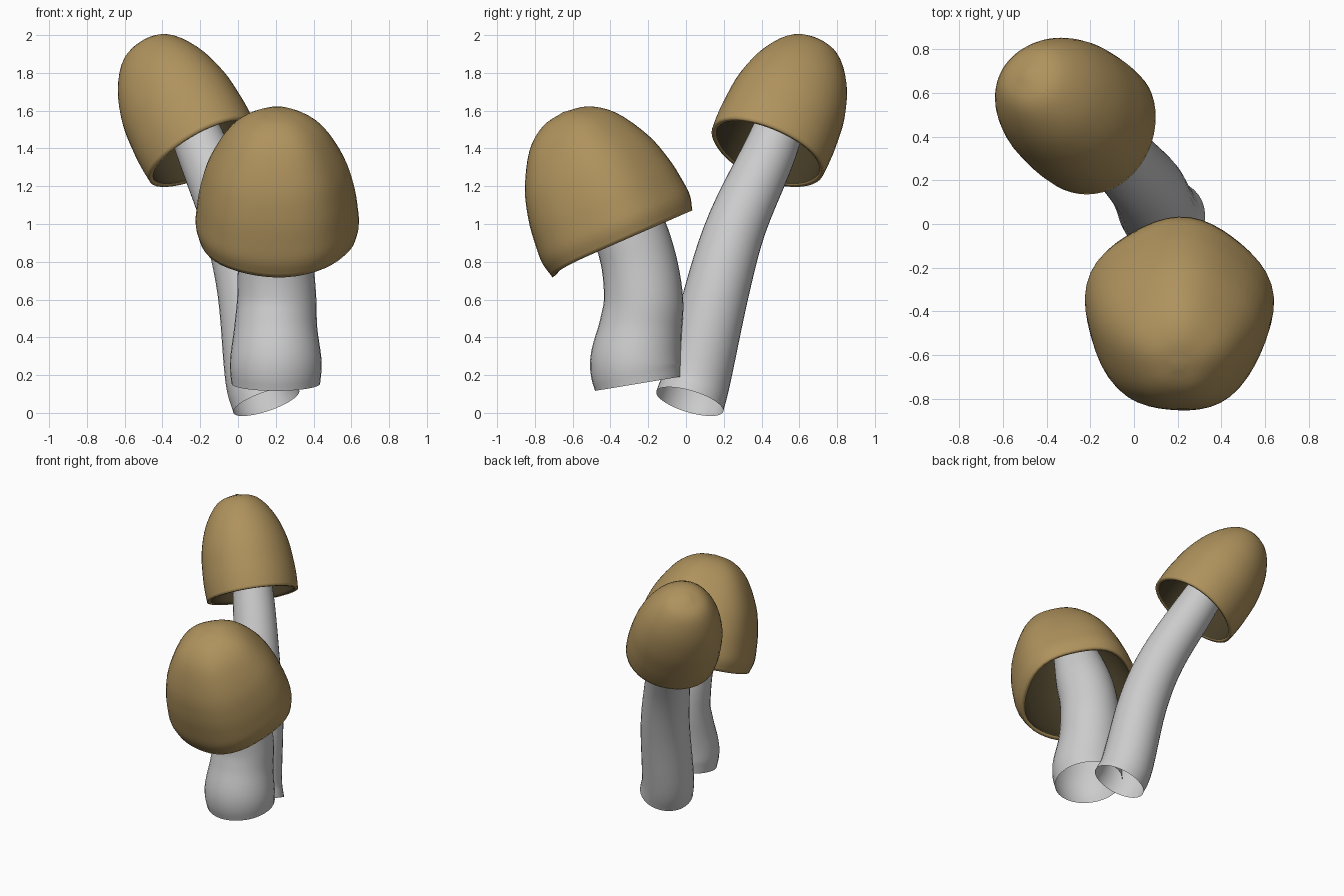
import bpy, bmesh, math
from mathutils import Vector

if "Cube" in bpy.data.objects:
    bpy.data.objects.remove(bpy.data.objects["Cube"])


def smooth_points(pts, steps):
    """Catmull-Rom samples through points of any dimension."""
    pts = [Vector(p) for p in pts]
    ext = [2 * pts[0] - pts[1]] + pts + [2 * pts[-1] - pts[-2]]
    out = []
    for i in range(1, len(ext) - 2):
        a, b, c, d = ext[i - 1:i + 3]
        for k in range(steps):
            t = k / steps
            out.append(0.5 * (2 * b + (c - a) * t + (2 * a - 5 * b + 4 * c - d) * t * t
                              + (3 * b - 3 * c + d - a) * t ** 3))
    return out + [pts[-1]]


def finish(bm, name, materials=()):
    bmesh.ops.recalc_face_normals(bm, faces=bm.faces)
    me = bpy.data.meshes.new(name)
    bm.to_mesh(me)
    bm.free()
    ob = bpy.data.objects.new(name, me)
    bpy.context.collection.objects.link(ob)
    for m in materials:
        me.materials.append(m)
    bpy.ops.object.select_all(action='DESELECT')
    ob.select_set(True)
    bpy.context.view_layer.objects.active = ob
    bpy.ops.object.shade_smooth_by_angle(angle=math.radians(45))
    return ob


def loft(bm, rings):
    for r0, r1 in zip(rings, rings[1:]):
        n = len(r0)
        for i in range(n):
            bm.faces.new((r0[i], r0[(i + 1) % n], r1[(i + 1) % n], r1[i]))


def frame(axis):
    w = Vector(axis).normalized()
    u = Vector((w.x, w.y, 0)).normalized()
    u = (u - w * u.dot(w)).normalized()     # points down the slope
    return u, w.cross(u), w


def stem(name, path, segs=32):
    """Bent tube through (x, y, z, radius), open at the foot."""
    bm = bmesh.new()
    pts = smooth_points([p[:3] for p in path], 5)
    radii = smooth_points([(p[3], 0) for p in path], 5)
    rings = []
    for i, p in enumerate(pts):
        w = (pts[min(i + 1, len(pts) - 1)] - pts[max(i - 1, 0)]).normalized()
        u = (Vector((1, 0, 0)) - w * w.x).normalized()
        v = w.cross(u)
        r = radii[i].x
        rings.append([bm.verts.new(p + r * (u * math.cos(a) + v * math.sin(a)))
                      for a in (2 * math.pi * k / segs for k in range(segs))])
    loft(bm, rings)
    return finish(bm, name)


def cap(name, centre, axis, profile, materials, lobes, phase, dip, segs=48):
    """Slightly lobed bell from a (radius, height) profile, hollow below."""
    bm = bmesh.new()
    u, v, w = frame(axis)
    prof = smooth_points(profile, 4)
    centre = Vector(centre)
    rings = []
    for p in prof[:-1]:
        r, h = max(p.x, 0.005), p.y
        ring = []
        for k in range(segs):
            a = 2 * math.pi * k / segs
            rr = r * (1 + 0.022 * math.sin(lobes * a + phase))
            # the rim hangs lower on the downhill side
            drop = dip * max(0, math.cos(a)) ** 6 * max(0, 1 - h / 0.25)
            ring.append(bm.verts.new(centre + u * rr * math.cos(a)
                                     + v * rr * math.sin(a) + w * (h - drop)))
        rings.append(ring)
    loft(bm, rings)
    tip = bm.verts.new(centre + w * prof[-1].y)
    for k in range(segs):
        bm.faces.new((rings[-1][k], rings[-1][(k + 1) % segs], tip))
    ob = finish(bm, name, materials)
    mod = ob.modifiers.new("thickness", 'SOLIDIFY')
    mod.thickness = 0.025
    mod.offset = -1
    mod.material_offset = 1      # dark underside
    return ob


tan = bpy.data.materials.new("tan_cap")
tan.diffuse_color = (0.43, 0.29, 0.11, 1)
tan.use_nodes = True
tan.node_tree.nodes["Principled BSDF"].inputs["Base Color"].default_value = tan.diffuse_color
dark = bpy.data.materials.new("dark_underside")
dark.diffuse_color = (0.06, 0.045, 0.02, 1)
dark.use_nodes = True
dark.node_tree.nodes["Principled BSDF"].inputs["Base Color"].default_value = dark.diffuse_color

# short front mushroom
stem("short_stem", [(.20, -.25, .155, .235), (.20, -.265, .27, .243), (.20, -.24, .45, .22),
                    (.205, -.225, .60, .21), (.20, -.25, .80, .20), (.20, -.31, 1.0, .19),
                    (.20, -.40, 1.25, .15)])
cap("short_cap", (.205, -.35, .905), (.0, -.40, .917),
    [(.41, 0), (.43, .08), (.425, .17), (.405, .30), (.355, .46), (.25, .635),
     (.13, .725), (0, .75)], (tan, dark), 5, -1.2, .03)

# tall leaning mushroom
stem("tall_stem", [(.15, .02, .06, .185), (.11, .06, .20, .18), (.06, .165, .65, .17),
                   (-.03, .27, 1.0, .158), (-.19, .45, 1.40, .14), (-.32, .56, 1.70, .11)])
cap("tall_cap", (-.18, .43, 1.375), (-.44, .36, .82),
    [(.318, 0), (.322, .08), (.32, .18), (.302, .35), (.243, .53), (.14, .67), (0, .715)],
    (tan, dark), 3, -.6, .0)
